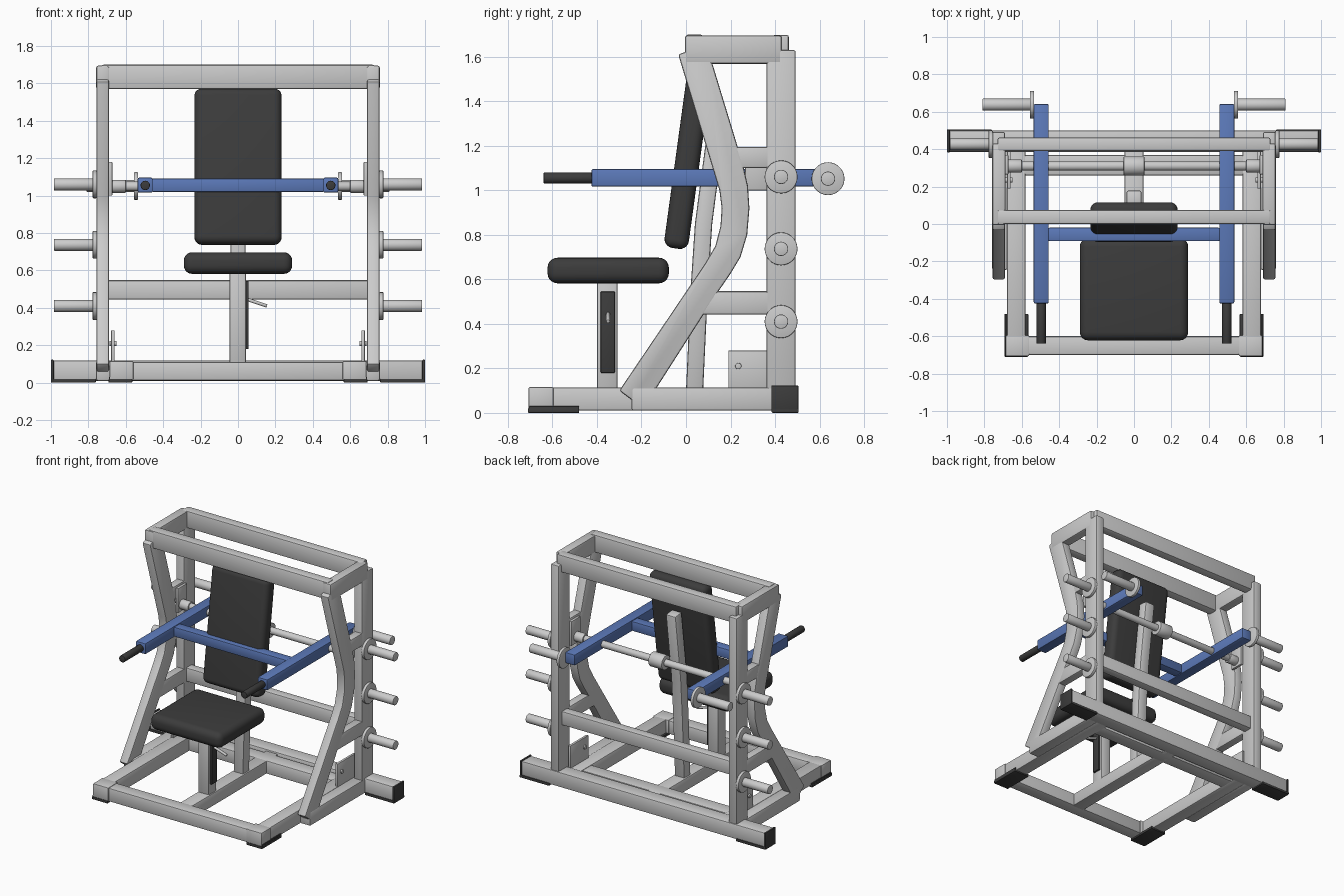
import bpy, bmesh, math
from mathutils import Vector, Matrix

if "Cube" in bpy.data.objects:
    bpy.data.objects.remove(bpy.data.objects["Cube"])


def material(name, rgb):
    m = bpy.data.materials.new(name)
    m.diffuse_color = (*rgb, 1)
    m.use_nodes = True
    m.node_tree.nodes["Principled BSDF"].inputs["Base Color"].default_value = m.diffuse_color
    return m


BLUE = material("blue_paint", (0.105, 0.19, 0.48))
BLACK = material("black_padding", (0.045, 0.045, 0.045))


def finish(name, bm, mat=None, bevel=0.0, segs=2):
    bmesh.ops.recalc_face_normals(bm, faces=bm.faces)
    if bevel:
        edges = [e for e in bm.edges if e.calc_face_angle(0) > math.radians(35)]
        bmesh.ops.bevel(bm, geom=edges, offset=bevel, segments=segs, profile=0.5, affect='EDGES')
    me = bpy.data.meshes.new(name)
    bm.to_mesh(me)
    bm.free()
    ob = bpy.data.objects.new(name, me)
    bpy.context.collection.objects.link(ob)
    if mat:
        me.materials.append(mat)
    return ob


def box(name, x, y, z, mat=None, bevel=0.01, segs=2):
    """Box from (min, max) ranges."""
    bm = bmesh.new()
    bmesh.ops.create_cube(bm, size=1)
    for v in bm.verts:
        v.co = [(r[0] + r[1]) / 2 + c * (r[1] - r[0]) for c, r in zip(v.co, (x, y, z))]
    return finish(name, bm, mat, bevel, segs)


def rod(name, a, b, r, mat=None, bevel=0.004):
    """Cylinder between two points."""
    a, b = Vector(a), Vector(b)
    bm = bmesh.new()
    bmesh.ops.create_cone(bm, cap_ends=True, segments=28, radius1=r, radius2=r, depth=(b - a).length)
    q = (b - a).to_track_quat('Z', 'Y').to_matrix().to_4x4()
    bm.transform(Matrix.Translation((a + b) / 2) @ q)
    return finish(name, bm, mat, bevel, 2)


def profile(name, pts, x0, x1, mat=None, bevel=0.01):
    """Side profile (y, z) extruded along x."""
    bm = bmesh.new()
    f = bm.faces.new([bm.verts.new((x0, y, z)) for y, z in pts])
    ext = bmesh.ops.extrude_face_region(bm, geom=[f])
    vs = [g for g in ext['geom'] if isinstance(g, bmesh.types.BMVert)]
    bmesh.ops.translate(bm, verts=vs, vec=(x1 - x0, 0, 0))
    return finish(name, bm, mat, bevel)


def span(s, a, b):
    return tuple(sorted((s * a, s * b)))


# Base frame
box("base_rear_beam", (-0.99, 0.99), (0.39, 0.5), (0.01, 0.12))
box("base_front_beam", (-0.67, 0.67), (-0.70, -0.60), (0.012, 0.112))
box("base_inner_cross_beam", (-0.6, 0.6), (0.26, 0.37), (0.012, 0.11))
box("base_centre_beam", (-0.05, 0.05), (-0.62, 0.40), (0.012, 0.108))

# Centre cross members
box("rear_cross_beam", (-0.70, 0.70), (0.385, 0.455), (0.445, 0.548))
box("top_front_beam", (-0.73, 0.73), (0.0, 0.075), (1.57, 1.70))
box("top_rear_beam", (-0.73, 0.73), (0.39, 0.462), (1.572, 1.698))

# Pivot axle with middle sleeve
rod("pivot_axle", (-0.69, 0.31, 1.05), (0.69, 0.31, 1.05), 0.025)
rod("axle_sleeve", (-0.055, 0.31, 1.05), (0.055, 0.31, 1.05), 0.052)

# Seat, its post and adjuster
box("seat", (-0.29, 0.29), (-0.622, -0.077), (0.582, 0.697), BLACK, 0.045, 5)
box("seat_post", (-0.045, 0.042), (-0.40, -0.308), (0.10, 0.60))
box("seat_adjuster_plate", (0.04, 0.056), (-0.383, -0.32), (0.18, 0.545), BLACK, 0.003)
rod("seat_adjuster_lever", (0.05, -0.35, 0.445), (0.155, -0.35, 0.41), 0.009)

# Back pad, leaning backwards
pad = box("back_pad", (-0.233, 0.233), (-0.055, 0.055), (-0.42, 0.42), BLACK, 0.04, 5)
pad.data.transform(Matrix.Translation((0, 0.01, 1.155)) @ Matrix.Rotation(math.radians(-7.8), 4, 'X'))

# Back pad post, bent backwards above the seat
profile("back_pad_post", [(0.0, 0.10), (0.077, 0.10), (0.098, 0.55), (0.118, 0.85),
                          (0.18, 1.33), (0.105, 1.34), (0.04, 0.85), (0.02, 0.55)], -0.04, 0.04)

# Bent front leg outline, seen from the side
LEG = [(-0.035, 1.61), (0.02, 1.63), (0.10, 1.63), (0.255, 1.12), (0.278, 1.02), (0.285, 0.92),
       (0.275, 0.80), (0.245, 0.70), (0.20, 0.625), (0.145, 0.545), (-0.14, 0.10),
       (-0.24, 0.055), (-0.30, 0.10), (0.085, 0.67), (0.132, 0.75), (0.155, 0.84),
       (0.16, 0.92), (0.15, 1.0)]


def weight_peg(name, side, x0, x1, y, z):
    rod(name, (side * x0, y, z), (side * x1, y, z), 0.032)
    rod(name + "_flange", (side * x0, y, z), (side * (x0 + 0.022), y, z), 0.074)


for s, tag in ((-1, "left"), (1, "right")):
    tube = span(s, 0.69, 0.757)
    inner = span(s, 0.692, 0.755)
    # Base rails and feet
    box(tag + "_base_rail", span(s, 0.58, 0.68), (-0.70, 0.42), (0.01, 0.115))
    box(tag + "_outer_base_rail", span(s, 0.675, 0.759), (-0.245, 0.41), (0.01, 0.114))
    box(tag + "_front_foot", span(s, 0.565, 0.692), (-0.71, -0.48), (0.0, 0.02), BLACK, 0.004)
    box(tag + "_front_foot_lip", span(s, 0.681, 0.69), (-0.705, -0.48), (0.0, 0.03), BLACK, 0.002)
    box(tag + "_front_corner_cap", span(s, 0.56, 0.686), (-0.707, -0.595), (0.015, 0.116), None, 0.006)
    box(tag + "_rear_foot", span(s, 0.76, 1.0), (0.385, 0.506), (0.0, 0.02), BLACK, 0.004)
    box(tag + "_rear_end_cap", span(s, 0.985, 1.0), (0.383, 0.505), (0.005, 0.123), BLACK, 0.004)
    # Uprights, bent legs and their ties
    box(tag + "_rear_upright", tube, (0.362, 0.493), (0.10, 1.63))
    profile(tag + "_front_leg", LEG, *tube)
    box(tag + "_upper_tie", inner, (0.20, 0.39), (1.10, 1.195))
    box(tag + "_lower_tie", inner, (0.05, 0.39), (0.442, 0.547))
    box(tag + "_top_side_beam", span(s, 0.688, 0.758), (-0.005, 0.43), (1.568, 1.695))
    # Pivot bearing and lower gusset plate with bolt
    rod(tag + "_axle_bearing", (s * 0.60, 0.31, 1.05), (s * 0.675, 0.31, 1.05), 0.035)
    box(tag + "_axle_bracket", span(s, 0.672, 0.692), (0.265, 0.37), (1.0, 1.18), None, 0.004)
    box(tag + "_gusset_plate", span(s, 0.66, 0.678), (0.19, 0.40), (0.10, 0.28), None, 0.003)
    rod(tag + "_gusset_bolt", (s * 0.65, 0.235, 0.21), (s * 0.688, 0.235, 0.21), 0.014, None, 0.002)
    # Storage pegs on the upright
    for i, z in enumerate((0.41, 0.737, 1.06)):
        weight_peg(f"{tag}_storage_peg_{i + 1}", s, 0.755, 0.985, 0.427, z)
    # Press arm with grip and loading peg
    box(tag + "_press_arm", span(s, 0.456, 0.536), (-0.425, 0.642), (1.016, 1.096), BLUE, 0.008)
    rod(tag + "_grip", (s * 0.496, -0.64, 1.055), (s * 0.496, -0.42, 1.055), 0.025, BLACK)
    weight_peg(tag + "_loading_peg", s, 0.534, 0.81, 0.638, 1.052)

# Bar joining the press arms
box("press_arm_crossbar", (-0.46, 0.46), (-0.092, -0.02), (1.02, 1.092), BLUE, 0.008)

# Smooth shading with crisp edges
bpy.ops.object.select_all(action='SELECT')
bpy.context.view_layer.objects.active = pad
bpy.ops.object.shade_smooth_by_angle(angle=math.radians(30))
